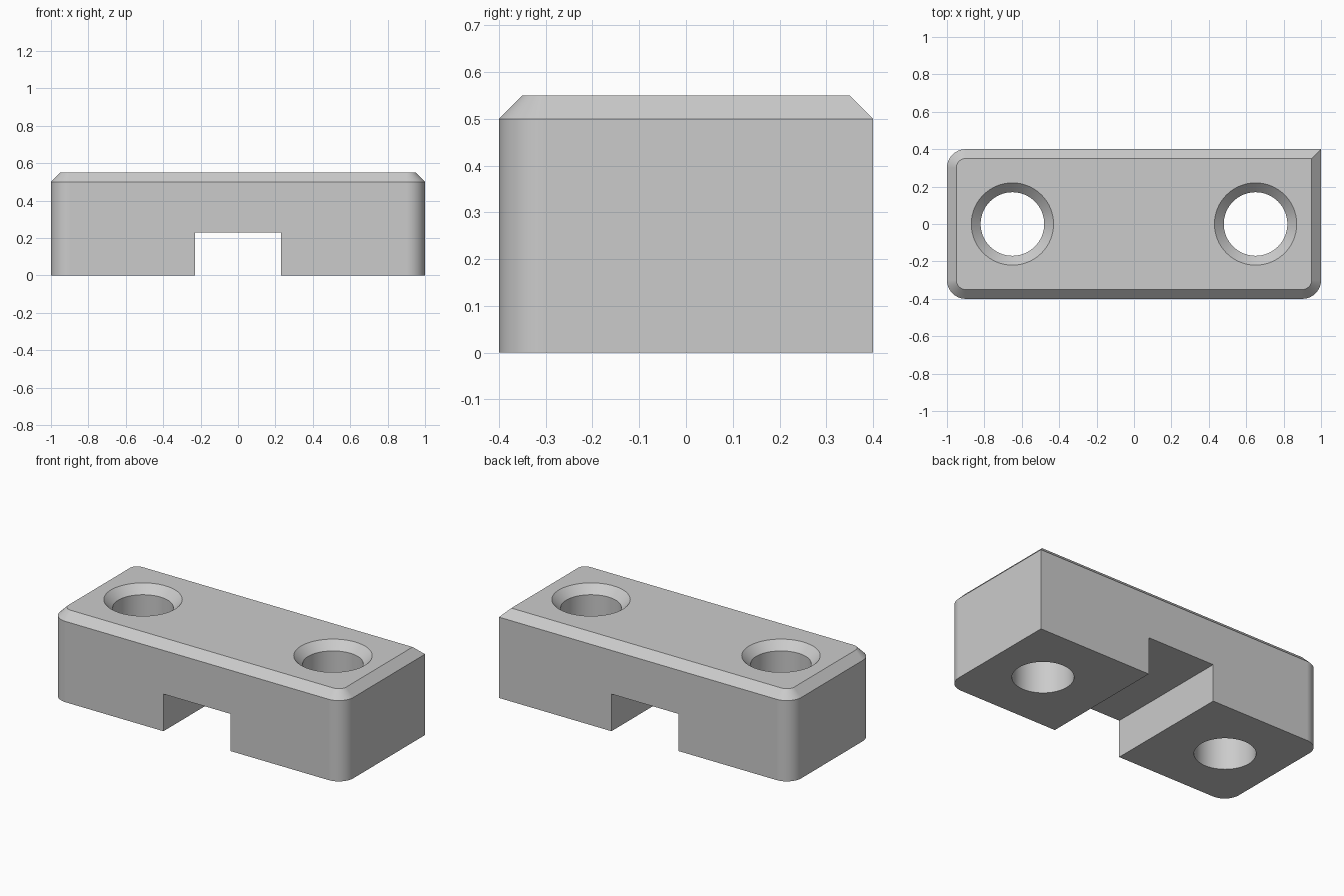
import bpy
import bmesh
from math import cos, sin, pi

default = bpy.data.objects.get("Cube")
if default:
    bpy.data.objects.remove(default, do_unlink=True)

HALF_X, HALF_Y, HEIGHT = 1.0, 0.4, 0.55
CHAMFER, CORNER = 0.05, 0.1
HOLE_X, HOLE_R = 0.65, 0.17
SLOT = 0.23

grey = bpy.data.materials.new("mid grey")
grey.use_nodes = True
colour = (0.6, 0.6, 0.6, 1)
grey.diffuse_color = colour
grey.node_tree.nodes["Principled BSDF"].inputs["Base Color"].default_value = colour


def loft(name, rings):
    """Skin a stack of equal-length rings and cap both ends."""
    bm = bmesh.new()
    loops = [[bm.verts.new(p) for p in ring] for ring in rings]
    n = len(loops[0])
    for low, high in zip(loops, loops[1:]):
        for i in range(n):
            j = (i + 1) % n
            bm.faces.new((low[i], low[j], high[j], high[i]))
    bm.faces.new(loops[0][::-1])
    bm.faces.new(loops[-1])
    bmesh.ops.recalc_face_normals(bm, faces=bm.faces)
    mesh = bpy.data.meshes.new(name)
    bm.to_mesh(mesh)
    bm.free()
    mesh.materials.append(grey)
    obj = bpy.data.objects.new(name, mesh)
    bpy.context.collection.objects.link(obj)
    return obj


def outline(inset, z, steps=16):
    """Rectangle with three rounded corners and a square back left one."""
    hx, hy, r = HALF_X - inset, HALF_Y - inset, CORNER - inset
    points = [(hx, hy, z)]
    for k, (sx, sy) in enumerate([(-1, 1), (-1, -1), (1, -1)], start=1):
        for i in range(steps + 1):
            a = (k + i / steps) * pi / 2
            points.append((sx * (hx - r) + r * cos(a), sy * (hy - r) + r * sin(a), z))
    return points


def circle(x, r, z, n=64):
    return [(x + r * cos(2 * pi * i / n), r * sin(2 * pi * i / n), z) for i in range(n)]


def rectangle(hx, hy, z):
    return [(hx, hy, z), (-hx, hy, z), (-hx, -hy, z), (hx, -hy, z)]


# Block with a chamfered top edge
block = loft("mounting_block", [outline(0, 0), outline(0, HEIGHT - CHAMFER),
                                outline(CHAMFER, HEIGHT)])

# Cutters: underside slot and two countersunk through holes
cutters = [loft("slot_cutter", [rectangle(SLOT / 2 * 2, 1, -0.1), rectangle(SLOT, 1, SLOT)])]
for side, x in (("left", HOLE_X), ("right", -HOLE_X)):
    cutters.append(loft(side + "_hole_cutter", [
        circle(x, HOLE_R, -0.1),
        circle(x, HOLE_R, HEIGHT - CHAMFER),
        circle(x, HOLE_R + 2 * CHAMFER, HEIGHT + CHAMFER)]))

bpy.ops.object.select_all(action="DESELECT")
block.select_set(True)
bpy.context.view_layer.objects.active = block
for cutter in cutters:
    cutter.hide_render = True
    cut = block.modifiers.new(cutter.name, "BOOLEAN")
    cut.operation = "DIFFERENCE"
    cut.solver = "EXACT"
    cut.object = cutter
    bpy.ops.object.modifier_apply(modifier=cut.name)
    bpy.data.objects.remove(cutter, do_unlink=True)

# Smooth rounded corners and holes, crisp edges elsewhere
bpy.ops.object.shade_smooth_by_angle(angle=pi / 6)
weighted = block.modifiers.new("flat_face_normals", "WEIGHTED_NORMAL")
weighted.keep_sharp = True
